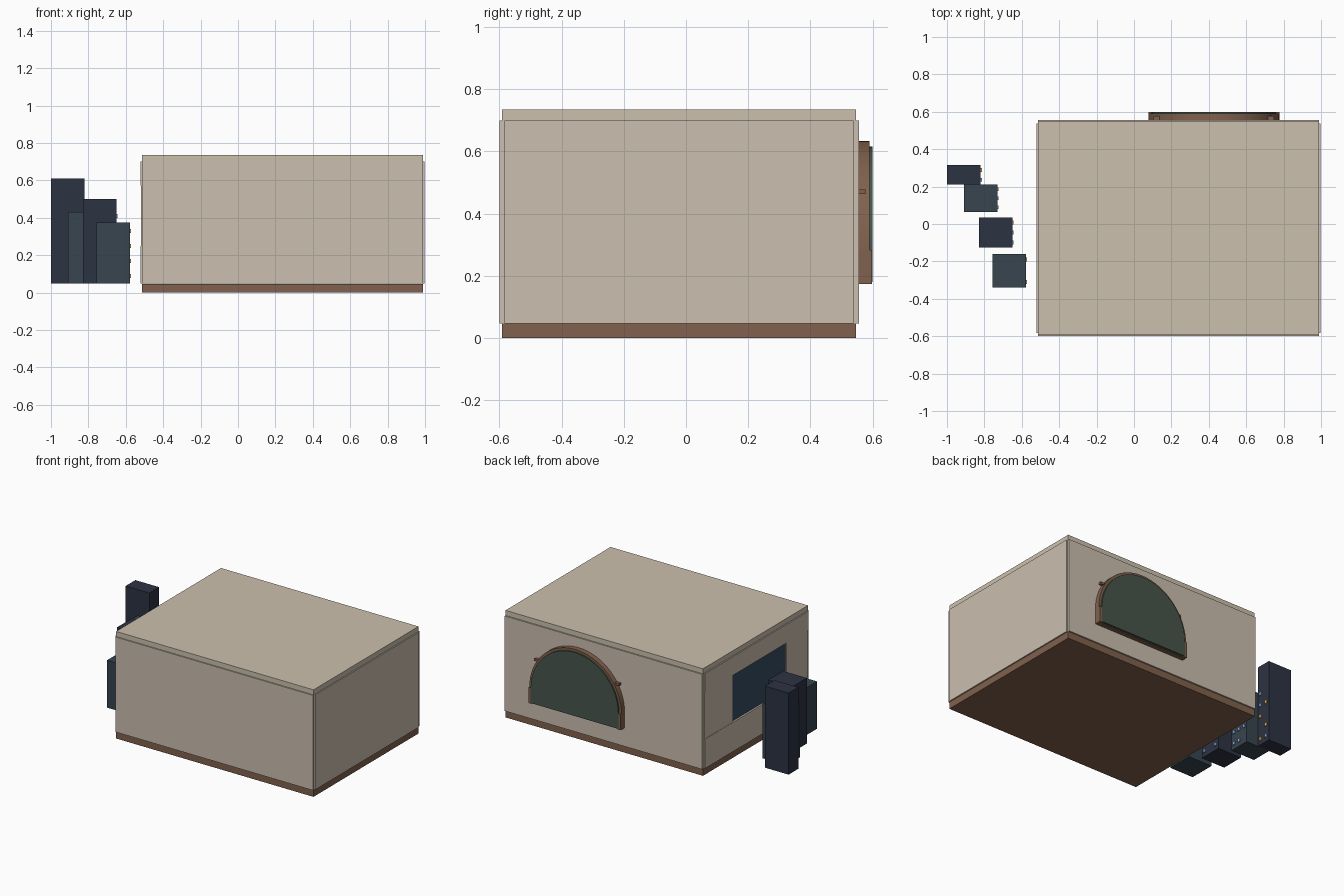
import bpy, bmesh, math, random

if "Cube" in bpy.data.objects:
    bpy.data.objects.remove(bpy.data.objects["Cube"])
random.seed(4)


def mat(name, r, g, b):
    m = bpy.data.materials.new(name)
    m.diffuse_color = tuple((c / 255) ** 2.2 for c in (r, g, b)) + (1,)
    m.use_nodes = True
    m.node_tree.nodes["Principled BSDF"].inputs["Base Color"].default_value = m.diffuse_color
    return m


WALL = mat("plaster", 202, 189, 173)
CEIL = mat("ceiling_paint", 202, 191, 172)
WOOD = mat("brown_wood", 128, 97, 78)
GREEN = mat("green_glass", 72, 86, 76)
BLUE = mat("night_glass", 58, 76, 100)
DARK = mat("tower_dark", 48, 54, 68)
SLATE = mat("tower_slate", 58, 70, 80)
WARM = mat("warm_light", 240, 175, 85)
COOL = mat("cool_light", 140, 175, 225)


def finish(name, bm, m):
    bmesh.ops.recalc_face_normals(bm, faces=bm.faces)
    me = bpy.data.meshes.new(name)
    bm.to_mesh(me)
    bm.free()
    me.materials.append(m)
    ob = bpy.data.objects.new(name, me)
    bpy.context.collection.objects.link(ob)
    return ob


def box(name, x, y, z, m):
    bm = bmesh.new()
    bmesh.ops.create_cube(bm, size=1)
    for v in bm.verts:
        v.co = [a + (b - a) * (c + .5) for (a, b), c in zip((x, y, z), v.co)]
    return finish(name, bm, m)


def extrude_xz(name, pts, y0, y1, m):
    bm = bmesh.new()
    f = bm.faces.new([bm.verts.new((x, y0, z)) for x, z in pts])
    r = bmesh.ops.extrude_face_region(bm, geom=[f])
    for v in r["geom"]:
        if isinstance(v, bmesh.types.BMVert):
            v.co.y = y1
    return finish(name, bm, m)


CX, SPRING, SILL = 0.427, 0.283, 0.175


def arc(r, n=32):
    return [(CX + r * math.cos(math.pi * i / n), SPRING + r * math.sin(math.pi * i / n))
            for i in range(n + 1)]


# Floor and ceiling slabs
box("floor", (-.512, .988), (-.592, .547), (0, .047), WOOD)
box("ceiling", (-.512, .988), (-.592, .547), (.70, .735), CEIL)

# Plain front and right walls
box("front_wall", (-.512, .988), (-.60, -.584), (.048, .70), WALL)
box("right_wall", (.98, .996), (-.584, .538), (.048, .70), WALL)

# Left wall built around the rectangular window
LX = (-.52, -.504)
box("left_wall_lower", LX, (-.584, .538), (.048, .25), WALL)
box("left_wall_upper", LX, (-.584, .538), (.572, .70), WALL)
box("left_wall_front", (-.518, -.504), (-.584, -.352), (.25, .572), WALL)
box("left_wall_back", (-.518, -.504), (.228, .538), (.25, .572), WALL)
box("left_window_glass", (-.508, -.504), (-.352, .228), (.25, .572), BLUE)

# Back wall built around the arched window
R = .34
BY = (.538, .556)
box("back_wall_left", (-.512, CX - R), BY, (.048, .70), WALL)
box("back_wall_right", (CX + R, .988), BY, (.048, .70), WALL)
box("back_wall_below_arch", (CX - R, CX + R), BY, (.048, SILL), WALL)
extrude_xz("back_wall_above_arch",
           [(CX - R, .70), (CX + R, .70)] + arc(R), *BY, WALL)

# Arched window: frame ring with legs, sill, glass and rod
ring = arc(.35) + arc(.325)[::-1]
frame = extrude_xz("arch_frame", ring, .53, .59, WOOD)
for side in (-1, 1):
    a, b = sorted((CX + side * .35, CX + side * .325))
    box("arch_frame_leg", (a, b), (.53, .598), (SILL, SPRING), WOOD)
box("arch_sill", (CX - .325, CX + .325), (.53, .585), (SILL, SILL + .02), WOOD)
glass = extrude_xz("arch_glass", [(CX - .333, SILL + .005), (CX + .333, SILL + .005)] + arc(.333),
                   .585, .60, GREEN)
box("arch_glass_rod", (CX - .322, CX + .322), (.556, .577), (.463, .478), WOOD)

# Skyline towers with lit windows facing the room
towers = [(-1.0, .21, .315, .61, DARK, 2), (-.91, .065, .21, .43, SLATE, 3),
          (-.83, -.125, .035, .50, DARK, 3), (-.757, -.34, -.16, .375, SLATE, 3)]
for x, y0, y1, top, m, cols in towers:
    box("tower", (x, x + .18), (y0, y1), (.05, top), m)
    for c in range(cols):
        y = y0 + (y1 - y0) * (c + .5) / cols
        z = .09
        while z < top - .02:
            if random.random() < .7:
                box("tower_window", (x + .178, x + .186), (y - .01, y + .01),
                    (z - .011, z + .011), random.choice((WARM, COOL)))
            z += .08

# Smooth shading on the curved frame
for ob in (frame, glass):
    bpy.ops.object.select_all(action='DESELECT')
    ob.select_set(True)
    bpy.context.view_layer.objects.active = ob
    bpy.ops.object.shade_smooth_by_angle(angle=math.radians(30))
